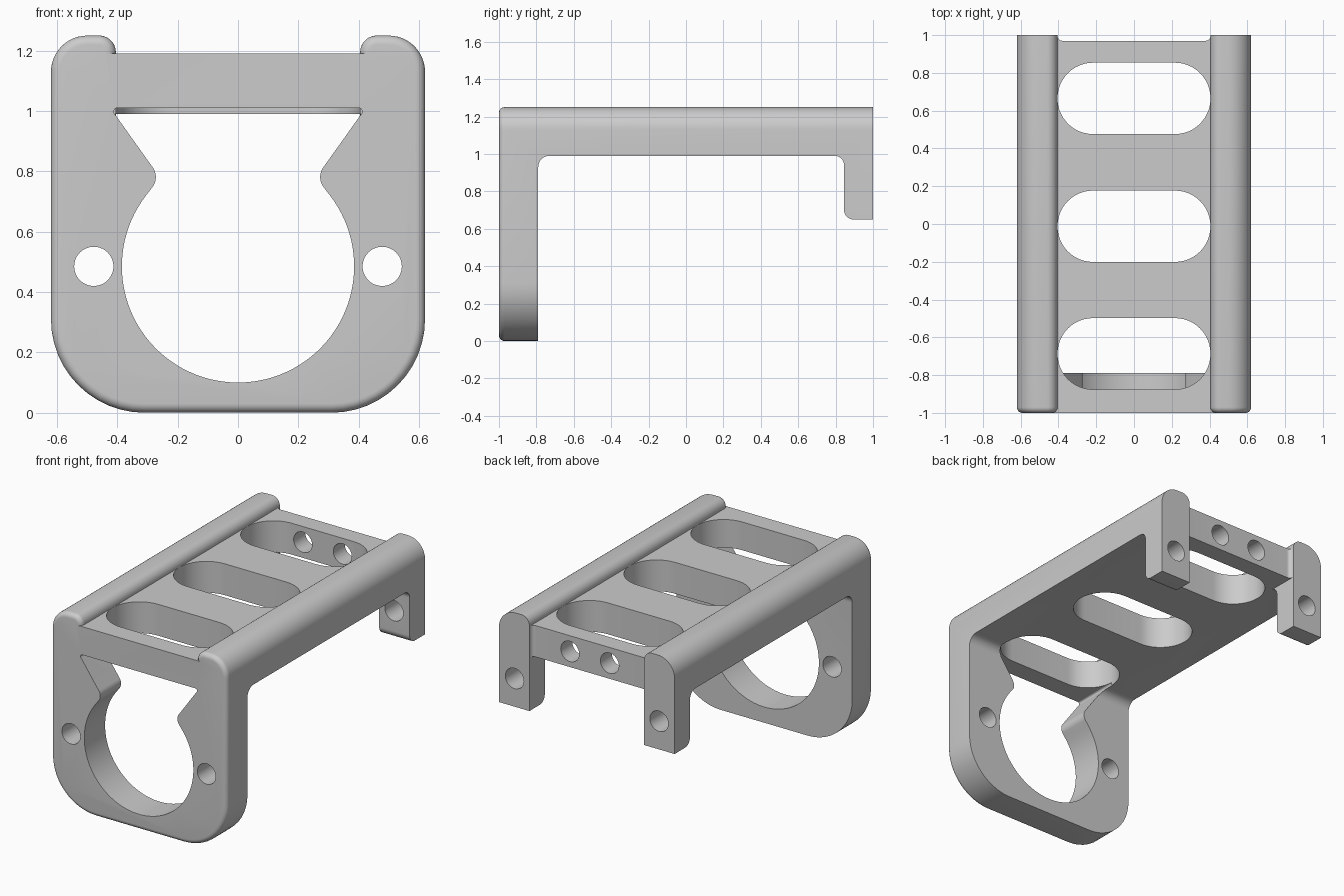
import bpy, bmesh, math
from mathutils import Vector

cube = bpy.data.objects.get("Cube")
if cube:
    bpy.data.objects.remove(cube, do_unlink=True)

grey = bpy.data.materials.new("light grey")
grey.use_nodes = True
grey.diffuse_color = (0.6, 0.6, 0.6, 1)
grey.node_tree.nodes["Principled BSDF"].inputs["Base Color"].default_value = grey.diffuse_color


def rounded(corners, steps=12):
    """Closed outline from (u, v, radius) corners."""
    out = []
    for i, (u, v, r) in enumerate(corners):
        p = Vector((u, v))
        if r == 0:
            out.append(p)
            continue
        a = (Vector(corners[i - 1][:2]) - p).normalized()
        b = (Vector(corners[(i + 1) % len(corners)][:2]) - p).normalized()
        half = a.angle(b) / 2
        centre = p + (a + b).normalized() * r / math.sin(half)
        start = p + a * r / math.tan(half) - centre
        end = p + b * r / math.tan(half) - centre
        sweep = math.pi - 2 * half
        for k in range(steps + 1):
            t = k / steps
            out.append(centre + (start * math.sin((1 - t) * sweep)
                                 + end * math.sin(t * sweep)) / math.sin(sweep))
    return out


def circle(u, v, r, n=48):
    return [Vector((u + r * math.cos(2 * math.pi * k / n),
                    v + r * math.sin(2 * math.pi * k / n))) for k in range(n)]


def loft(name, rings, axis):
    """Solid through (outline, position) rings stacked along an axis."""
    place = {"x": lambda p, t: (t, p.x, p.y),
             "y": lambda p, t: (p.x, t, p.y),
             "z": lambda p, t: (p.x, p.y, t)}[axis]
    bm = bmesh.new()
    loops = [[bm.verts.new(place(p, t)) for p in pts] for pts, t in rings]
    bm.faces.new(loops[0])
    bm.faces.new(loops[-1])
    for lo, hi in zip(loops, loops[1:]):
        for i in range(len(lo)):
            bm.faces.new((lo[i - 1], lo[i], hi[i], hi[i - 1]))
    bmesh.ops.recalc_face_normals(bm, faces=bm.faces)
    mesh = bpy.data.meshes.new(name)
    bm.to_mesh(mesh)
    bm.free()
    mesh.materials.append(grey)
    obj = bpy.data.objects.new(name, mesh)
    bpy.context.collection.objects.link(obj)
    return obj


def cut(name, pts, axis, a, b):
    """Subtract a prism from the bracket."""
    tool = loft(name, [(pts, a), (pts, b)], axis)
    tool.hide_render = True
    mod = bracket.modifiers.new(name, "BOOLEAN")
    mod.operation, mod.solver, mod.object = "DIFFERENCE", "EXACT", tool
    bpy.context.view_layer.objects.active = bracket
    bpy.ops.object.modifier_apply(modifier=name)
    bpy.data.objects.remove(tool, do_unlink=True)


# Outer block: front silhouette with two raised rails
def silhouette(d):
    right = [(0.62 - d, d, 0.31 - d), (0.62 - d, 1.25 - d, 0.12 - d),
             (0.405 + d, 1.25 - d, 0.055 - d), (0.405 + d, 1.19, 0)]
    return rounded(right + [(-x, z, r) for x, z, r in reversed(right)])


EDGE = 0.03
rings = []
for k in range(7):
    a = k / 6 * math.pi / 2
    rings.append((silhouette(EDGE * (1 - math.sin(a))), -1 + EDGE * (1 - math.cos(a))))
rings.append((silhouette(0), 1))
bracket = loft("bracket_body", rings, "y")

# Space under the deck, leaving front plate and rear legs
cut("under_space", rounded([(-0.79, -0.1, 0), (-0.79, 0.99, 0.06), (0.845, 0.99, 0.05),
                            (0.845, 0.65, 0.05), (1.1, 0.65, 0), (1.1, -0.1, 0)]), "x", -0.7, 0.7)

# Gap between rear legs and recessed rear edge of the deck
cut("leg_gap", rounded([(-0.405, 0.5, 0), (0.405, 0.5, 0),
                        (0.405, 0.99, 0), (-0.405, 0.99, 0)]), "y", 0.75, 1.1)
cut("rear_notch", rounded([(-0.405, 0.97, 0.025), (0.405, 0.97, 0.025),
                           (0.405, 1.1, 0), (-0.405, 1.1, 0)]), "z", 0.9, 1.4)

# Keyhole opening in the front plate
R, CZ, LIFT = 0.385, 0.485, math.radians(37.6)
span = math.pi + 2 * LIFT
arc = [(R * math.cos(LIFT - span * k / 72), CZ + R * math.sin(LIFT - span * k / 72), 0)
       for k in range(73)]
neck = [(-0.259, 0.78, 0.055), (-0.423, 1.01, 0.012)]
neck += [(-x, z, r) for x, z, r in reversed(neck)]
cut("keyhole", rounded(arc + neck), "y", -1.1, -0.69)

# Three deck slots
for y in (-0.687, -0.012, 0.665):
    h, r = 0.189, 0.1885
    cut("slot", rounded([(-0.405, y - h, r), (0.405, y - h, r),
                         (0.405, y + h, r), (-0.405, y + h, r)]), "z", 0.98, 1.4)

# Screw holes: front plate, rear legs, rear deck edge
for s in (-1, 1):
    cut("front_hole", circle(s * 0.478, 0.485, 0.065), "y", -1.1, -0.7)
    cut("leg_hole", circle(s * 0.51, 0.83, 0.065), "y", 0.7, 1.1)
    cut("deck_hole", circle(s * 0.14, 1.09, 0.065), "y", 0.75, 1.1)

bpy.ops.object.select_all(action="DESELECT")
bracket.select_set(True)
bpy.context.view_layer.objects.active = bracket
bpy.ops.object.shade_smooth_by_angle(angle=math.radians(30))
